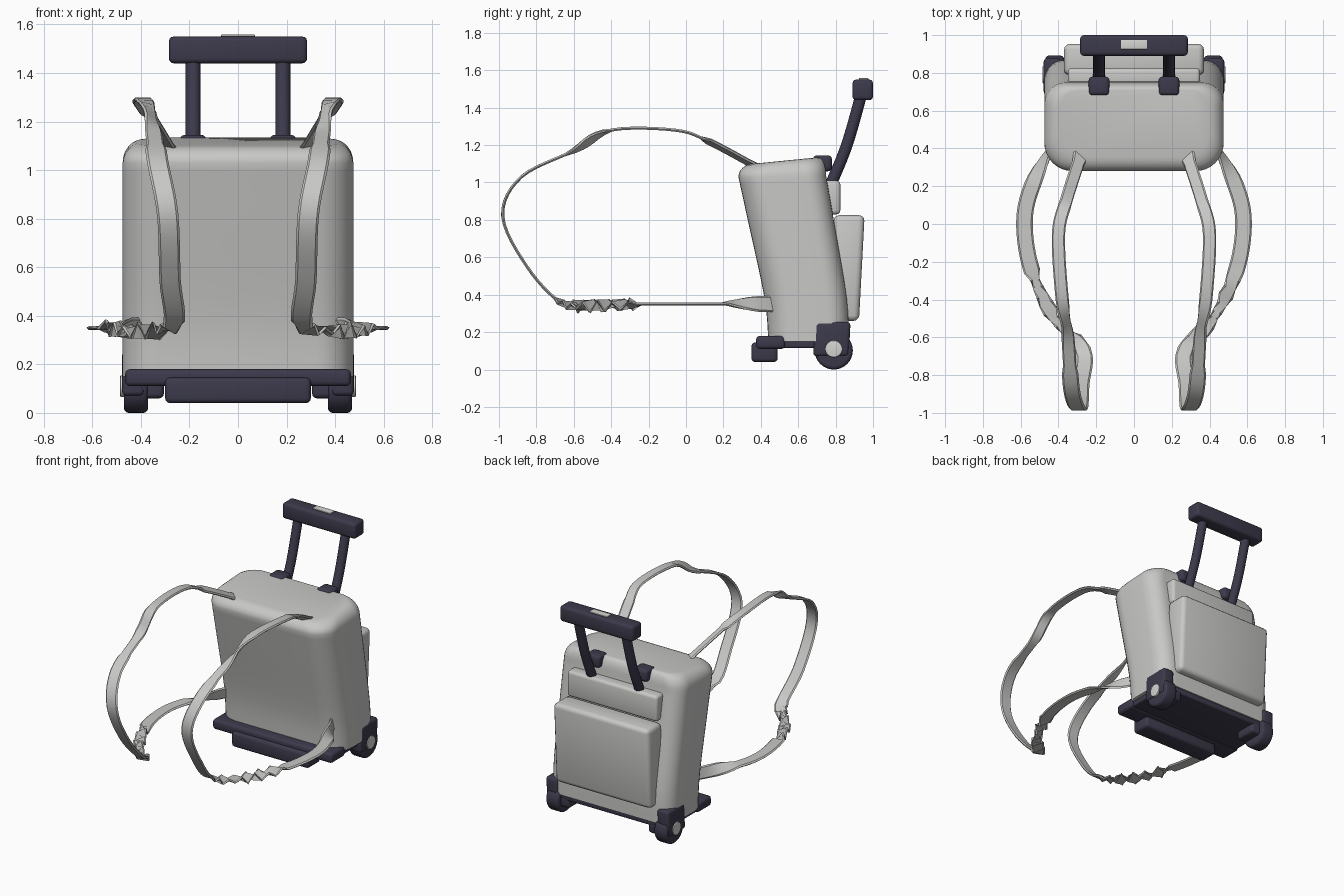
import bpy, bmesh, math, random
from math import sin, cos, radians, tau
from mathutils import Vector, Matrix

if "Cube" in bpy.data.objects:
    bpy.data.objects.remove(bpy.data.objects["Cube"], do_unlink=True)
random.seed(4)
CM = 0.01  # part sizes are given in hundredths


def material(name, red, green, blue):
    mat = bpy.data.materials.new(name)
    mat.use_nodes = True
    mat.diffuse_color = (red, green, blue, 1)
    mat.node_tree.nodes["Principled BSDF"].inputs["Base Color"].default_value = mat.diffuse_color
    return mat


fabric = material("light grey fabric", .58, .58, .57)
plastic = material("dark navy plastic", .045, .042, .07)
trim = material("pale trim", .66, .66, .64)


def finish(name, bm, mat, bevel=0):
    """Turn a bmesh into a smooth-shaded, optionally bevelled object."""
    bmesh.ops.recalc_face_normals(bm, faces=bm.faces)
    mesh = bpy.data.meshes.new(name)
    bm.to_mesh(mesh)
    bm.free()
    mesh.materials.append(mat)
    part = bpy.data.objects.new(name, mesh)
    bpy.context.collection.objects.link(part)
    bpy.ops.object.select_all(action='DESELECT')
    part.select_set(True)
    bpy.context.view_layer.objects.active = part
    if bevel:
        rounding = part.modifiers.new("rounding", 'BEVEL')
        rounding.width = bevel * CM
        rounding.segments = 3
        rounding.limit_method = 'ANGLE'
        bpy.ops.object.modifier_apply(modifier=rounding.name)
    bpy.ops.object.shade_smooth_by_angle(angle=radians(40))


def box(name, x_range, y_range, z_range, mat=plastic, bevel=2, lean=0):
    """Rounded box from ranges; lean moves its top backwards."""
    bm = bmesh.new()
    bmesh.ops.create_cube(bm, size=1)
    for vert in bm.verts:
        x, y, z = [ends[int(value > 0)] for ends, value in zip((x_range, y_range, z_range), vert.co)]
        if vert.co.z > 0:
            y += lean
        vert.co = Vector((x, y, z)) * CM
    finish(name, bm, mat, bevel)


def wide_box(name, half_width, *args, **options):
    box(name, (-half_width, half_width), *args, **options)


def disc(name, centre, radius, depth, mat, bevel):
    bm = bmesh.new()
    placement = Matrix.Translation(Vector(centre) * CM) @ Matrix.Rotation(tau / 4, 4, 'Y')
    bmesh.ops.create_cone(bm, cap_ends=True, segments=32, radius1=radius * CM,
                          radius2=radius * CM, depth=depth * CM, matrix=placement)
    finish(name, bm, mat, bevel)


def smooth_path(points, steps):
    """Catmull-Rom curve through the points, with its tangents."""
    points = [Vector(p) * CM for p in points]
    padded = [points[0]] + points + [points[-1]]
    path = []
    for a, b, c, d in zip(padded, padded[1:], padded[2:], padded[3:]):
        for step in range(steps):
            t = step / steps
            path.append(b + t / 2 * (c - a + t * (2 * a - 5 * b + 4 * c - d + t * (3 * (b - c) + d - a))))
    path.append(points[-1])
    before = path[:1] + path[:-1]
    after = path[1:] + path[-1:]
    return [(p, (n - m).normalized()) for p, m, n in zip(path, before, after)]


def loft(name, rings, mat):
    bm = bmesh.new()
    loops = [[bm.verts.new(point) for point in ring] for ring in rings]
    for low, high in zip(loops, loops[1:]):
        for i in range(len(low)):
            bm.faces.new((low[i - 1], low[i], high[i], high[i - 1]))
    bm.faces.new(loops[0])
    bm.faces.new(loops[-1])
    finish(name, bm, mat)


# Leaning bag body: rounded rectangles stacked along z, with a domed rim
def body_ring(z, front, back, half_width, tilt=0):
    ring = []
    corners = 4
    steps = 9
    for corner in range(corners):
        side = 1 if corner in (0, 3) else -1
        rear = corner < 2
        radius = .11 if rear else .15
        x = side * (half_width - radius)
        y = back - radius if rear else front + radius
        for step in range(steps):
            angle = tau / corners * (corner + step / (steps - 1))
            px, py = x + radius * cos(angle), y + radius * sin(angle)
            ring.append((px, py, z + tilt * (py - front) / (back - front)))
    return ring


outline = smooth_path([(44, 87, 15), (42, 86, 38), (33, 79, 80), (28, 75, 103)], 4)
body = [body_ring(p.z, p.x, p.y, .475) for p, tangent in outline]
(front, back, rim), tangent = outline[-1]
for step in range(1, 7):
    angle = tau / 4 * step / 6
    inset = .08 * (1 - cos(angle))
    body.append(body_ring(rim + .07 * sin(angle), front + inset, back - inset / 2,
                          .475 - inset, .035 * sin(angle)))
loft("bag_body", body, fabric)

# Back pockets
wide_box("large_back_pocket", 37, (76, 92.5), (26, 82.5), mat=fabric, bevel=3, lean=3)
wide_box("small_back_pocket", 35, (73, 82.5), (83, 101), mat=fabric)

# Base tray and front foot
wide_box("base_plate", 45, (40, 86), (11.5, 16.5), bevel=1)
wide_box("base_front_bar", 46.5, (37.5, 53), (11, 18))
wide_box("front_foot", 30, (35, 49), (4, 14.5))

# Pull handle grip
wide_box("handle_grip", 28.5, (89, 100), (144, 155))
wide_box("grip_button", 7, (92.5, 97.5), (155, 155.8), mat=trim, bevel=.3)


# Curved round bars of the pull handle
def handle_rod(name, side):
    x = 18.5 * side
    rings = []
    for point, tangent in smooth_path([(x, 77, 98), (x, 86, 120), (x, 94, 148)], 6):
        across = Vector((1, 0, 0))
        normal = tangent.cross(across)
        angles = [tau * k / 16 for k in range(16)]
        rings.append([point + .031 * (across * cos(a) + normal * sin(a)) for a in angles])
    loft(name, rings, plastic)


# Shoulder straps: flat ribbons that loop forward, crumpled near the lower front
strap_path = [(27, 40, 107), (36, 12, 122), (40, -6, 128), (38, -40, 128), (35, -60, 117),
              (33, -88, 103), (29, -98, 82), (28, -85, 55), (27, -67, 36), (42, -50, 34),
              (54, -25, 35), (58, 0, 35), (54, 20, 35), (41, 46, 35)]


def strap_twist(point, index):
    if point.z > 1:
        fold = max(0, 1 - abs(point.y + .52) / .12)
        return 25 if point.y > .1 else 50 * fold
    if point.z < .4 and -.68 < point.y < -.25:
        return (-1) ** index * random.uniform(10, 65)
    if point.z < .4 and point.y > .2:
        return min(80, 400 * (point.y - .2))
    return 0


def shoulder_strap(name, side):
    rings = []
    for index, (point, tangent) in enumerate(smooth_path(strap_path, 6)):
        across = (Vector((1, 0, 0)) - tangent * tangent.x).normalized()
        across.rotate(Matrix.Rotation(radians(strap_twist(point, index)), 3, tangent))
        wide = across * (.035 if point.z > 1.1 else .044)
        thick = tangent.cross(across) * .008
        ring = [point + wide, point + wide * .8 + thick, point - wide * .8 + thick,
                point - wide, point - wide * .8 - thick, point + wide * .8 - thick]
        rings.append([(side * p.x, p.y, p.z) for p in ring])
    loft(name, rings, fabric)


# Mirrored parts: the model's left is +x
for label, side in (("left", 1), ("right", -1)):
    def span(inner, outer):
        return sorted((side * inner, side * outer))

    handle_rod(label + "_handle_rod", side)
    box(label + "_rod_mount", span(13, 24), (68, 78), (106, 114.5))
    shoulder_strap(label + "_shoulder_strap", side)
    box(label + "_wheel_housing", span(38.5, 47.8), (68, 87), (7, 25.5), lean=1)
    box(label + "_wheel_bracket", span(30.5, 42), (70, 86), (6, 15))
    disc(label + "_wheel", (side * 42, 79, 10.2), 10.2, 10, plastic, 2)
    disc(label + "_wheel_hub", (side * 47.5, 79, 11), 4.5, 2, trim, .4)
